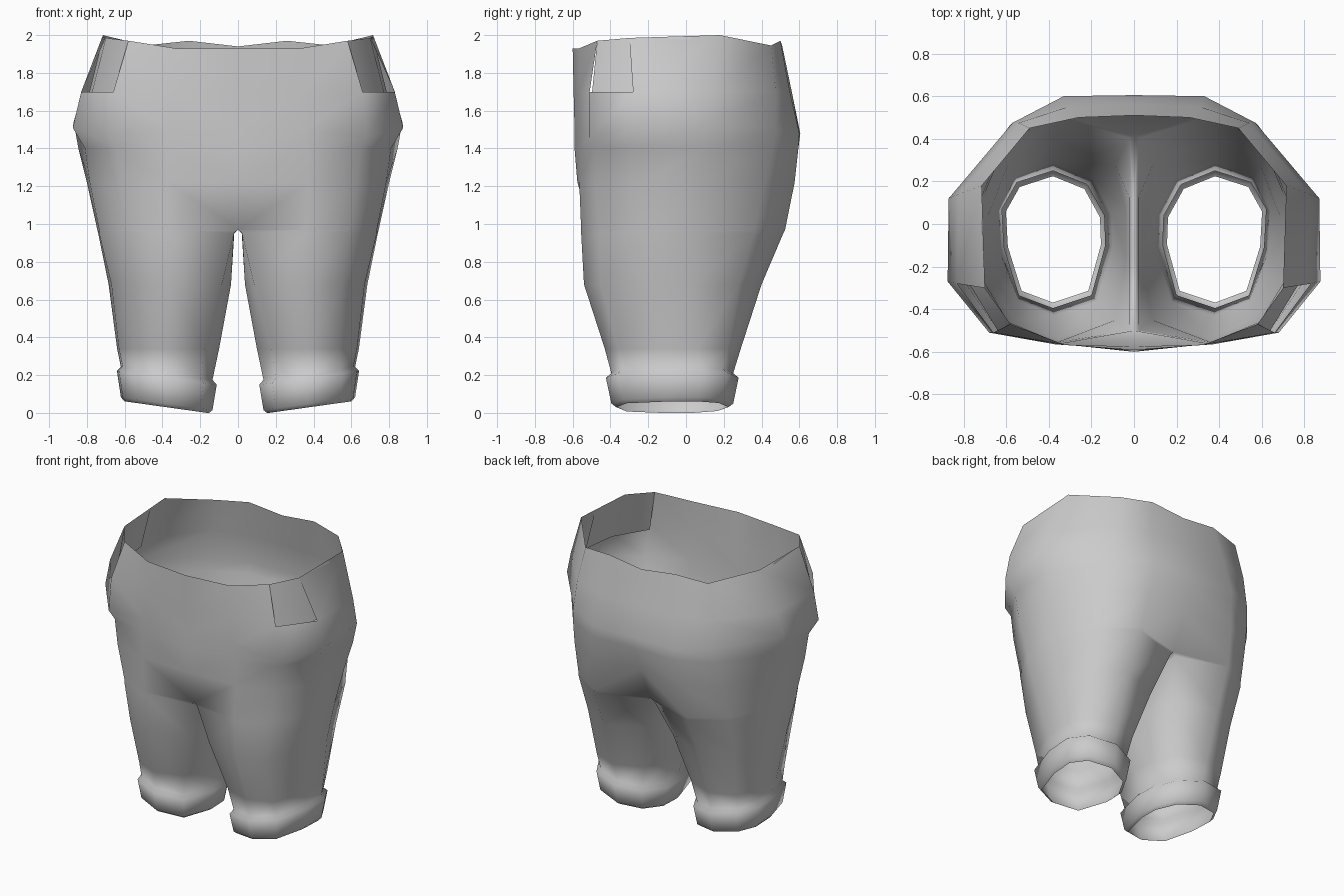
import bpy
import bmesh

OUT = 8  # columns from front centre, around the outside, to back centre

# Half-outlines of the upper body: (z, [x, y per column])
BODY = [
    (1.95, [(0, -.60), (.33, -.565), (.58, -.47), (.70, -.30), (.715, .18), (.49, .45), (.26, .50), (0, .51)]),
    (1.70, [(0, -.595), (.34, -.565), (.66, -.51), (.83, -.28), (.825, .14), (.54, .475), (.31, .55), (0, .56)]),
    (1.50, [(0, -.59), (.36, -.565), (.68, -.51), (.875, -.27), (.87, .12), (.57, .475), (.33, .60), (0, .605)]),
    (1.40, [(0, -.59), (.37, -.565), (.645, -.49), (.81, -.25), (.845, .11), (.585, .46), (.335, .595), (0, .595)]),
    (1.22, [(0, -.575), (.37, -.565), (.63, -.48), (.785, -.24), (.80, .08), (.60, .42), (.35, .575), (0, .52)]),
]
# Closed leg outlines: the same columns plus two on the inner leg
LEG = [
    (.97, [(0, -.50), (.36, -.555), (.59, -.46), (.735, -.22), (.745, .05), (.61, .36), (.37, .525), (0, .41), (0, .12), (0, -.18)]),
    (.95, [(.022, -.50), (.36, -.555), (.59, -.46), (.735, -.22), (.74, .05), (.61, .36), (.37, .515), (.022, .40), (.02, .12), (.02, -.18)]),
    (.68, [(.085, -.45), (.36, -.54), (.55, -.45), (.67, -.2), (.685, .04), (.59, .28), (.38, .40), (.09, .28), (.04, .07), (.037, -.16)]),
    (.34, [(.175, -.365), (.375, -.43), (.54, -.36), (.63, -.13), (.64, .06), (.56, .22), (.38, .29), (.19, .21), (.105, .045), (.10, -.115)]),
    (.21, [(.20, -.335), (.38, -.395), (.54, -.335), (.61, -.11), (.62, .07), (.55, .195), (.38, .25), (.22, .185), (.14, .04), (.135, -.10)]),
]
WAIST_Z = [1.93, 1.93, 1.97, 1.985, 2.0, 1.945, 1.97, 1.94]
FOLD_Z = [1.5, 1.5, 1.46, 1.51, 1.54, 1.5, 1.48, 1.48]


def finish(name, bm):
    me = bpy.data.meshes.new(name)
    bm.to_mesh(me)
    bm.free()
    me.shade_smooth()
    ob = bpy.data.objects.new(name, me)
    bpy.context.collection.objects.link(ob)
    ob.modifiers.new("Mirror", 'MIRROR').use_clip = True
    return ob


def tilt(x):
    return .14 * (x - .385)


def bridge(bm, a, b, n, skip=()):
    for i in range(n):
        if i not in skip:
            j = (i + 1) % len(a)
            bm.faces.new((b[i], b[j], a[j], a[i]))


# Trousers: lofted half shell, legs, then turned-up cuffs
bm = bmesh.new()
rings = []
for r, (z, pts) in enumerate(BODY):
    zs = WAIST_Z if r == 0 else FOLD_Z if r == 2 else [z] * OUT
    rings.append([bm.verts.new((x, y, h)) for (x, y), h in zip(pts, zs)])
for z, pts in LEG:
    rings.append([bm.verts.new((x, y, z + (tilt(x) if z < .3 else 0))) for x, y in pts])

cx, cy = .385, -.07
for scale, z in ((1.09, .187), (1.0, .05), (.92, .031)):
    ring = []
    for x, y in LEG[-1][1]:
        px, py = cx + (x - cx) * scale, cy + (y - cy) * scale
        ring.append(bm.verts.new((px, py, z + tilt(px))))
    rings.append(ring)

for k in range(len(rings) - 1):
    upper = k < len(BODY)
    # The front side face at the waist is left open for the pocket
    bridge(bm, rings[k], rings[k + 1][:OUT] if upper else rings[k + 1],
           OUT - 1 if upper else len(rings[k]), skip=(2,) if k == 0 else ())
finish("trousers", bm)

# Pocket lining hanging just inside each pocket opening
bm = bmesh.new()
top = [(.58, -.47, 1.97), (.70, -.30, 1.985), (.715, .02, 1.99)]
low = [(.64, -.50, 1.67), (.78, -.27, 1.67), (.79, .02, 1.69)]
a = [bm.verts.new(p) for p in top]
b = [bm.verts.new(p) for p in low]
bridge(bm, a, b, 2)
finish("pocket_lining", bm)
